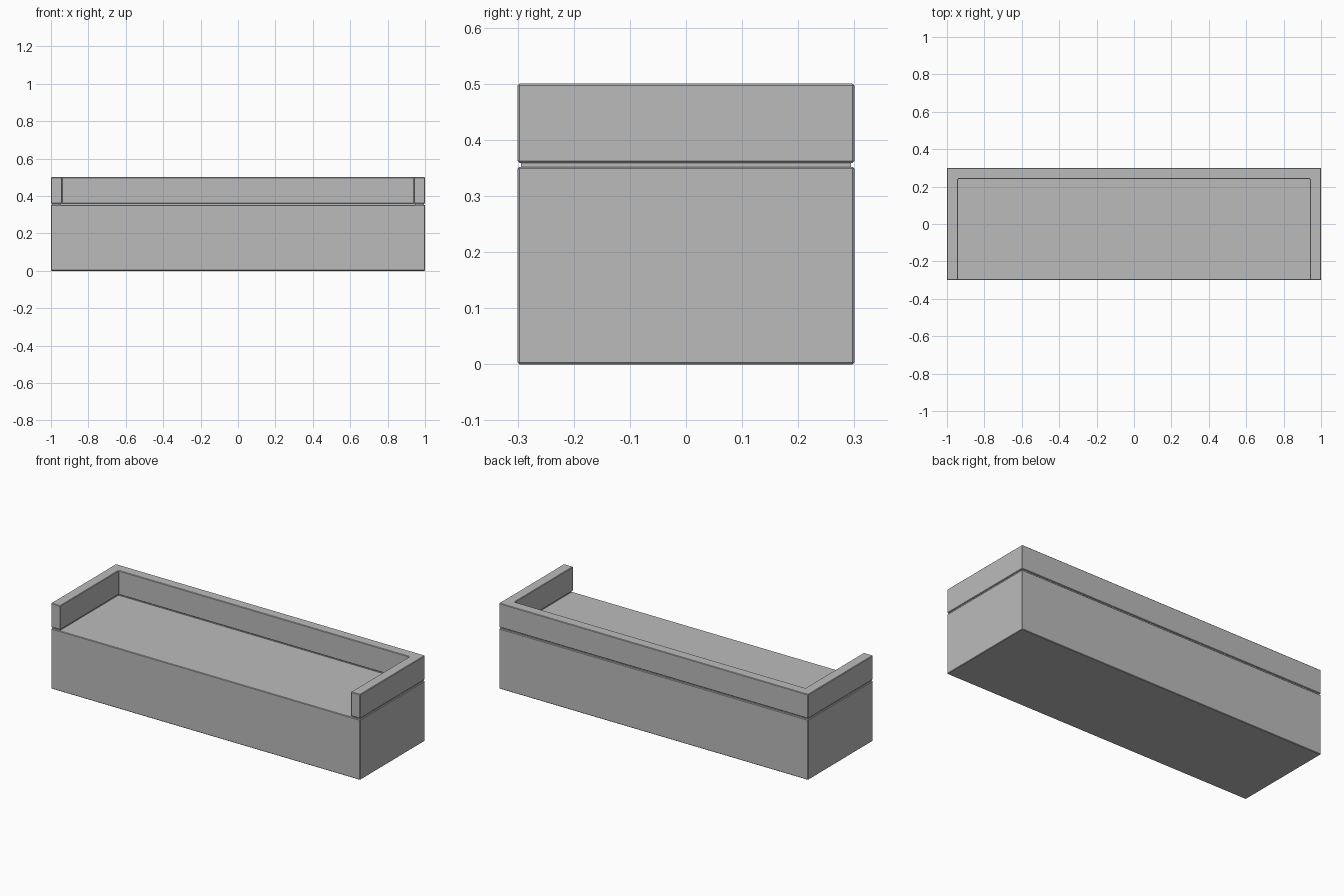
import bpy, bmesh

cube = bpy.data.objects.get("Cube")
if cube:
    bpy.data.objects.remove(cube, do_unlink=True)

grey = bpy.data.materials.new("plain grey")
grey.use_nodes = True
colour = (0.5, 0.5, 0.5, 1)
grey.diffuse_color = colour
grey.node_tree.nodes["Principled BSDF"].inputs["Base Color"].default_value = colour


def prism(name, outline, bottom, top, bevel=0.0):
    """Extrude a flat outline upwards and soften its edges."""
    bm = bmesh.new()
    face = bm.faces.new([bm.verts.new((x, y, bottom)) for x, y in outline])
    made = bmesh.ops.extrude_face_region(bm, geom=[face])["geom"]
    for v in made:
        if isinstance(v, bmesh.types.BMVert):
            v.co.z = top
    bmesh.ops.recalc_face_normals(bm, faces=bm.faces)
    mesh = bpy.data.meshes.new(name)
    bm.to_mesh(mesh)
    bm.free()
    mesh.materials.append(grey)
    obj = bpy.data.objects.new(name, mesh)
    bpy.context.collection.objects.link(obj)
    if bevel:
        mod = obj.modifiers.new("edge chamfer", "BEVEL")
        mod.width = bevel
        mod.segments = 1
    return obj


def u_outline(inset):
    """U shape, open at the front, shrunk on every side by inset."""
    x, y, wall = 1 - inset, 0.3 - inset, 0.06 - 2 * inset
    return [(-x, -y), (-x + wall, -y), (-x + wall, y - wall), (x - wall, y - wall),
            (x - wall, -y), (x, -y), (x, y), (-x, y)]


# Solid base block
prism("base", [(-1, -0.3), (1, -0.3), (1, 0.3), (-1, 0.3)], 0, 0.352, 0.003)
# Recessed strip that forms the shadow gap
prism("shadow_gap_strip", u_outline(0.006), 0.345, 0.365)
# Raised rim around the back and both ends
prism("rim", u_outline(0), 0.359, 0.5, 0.003)
